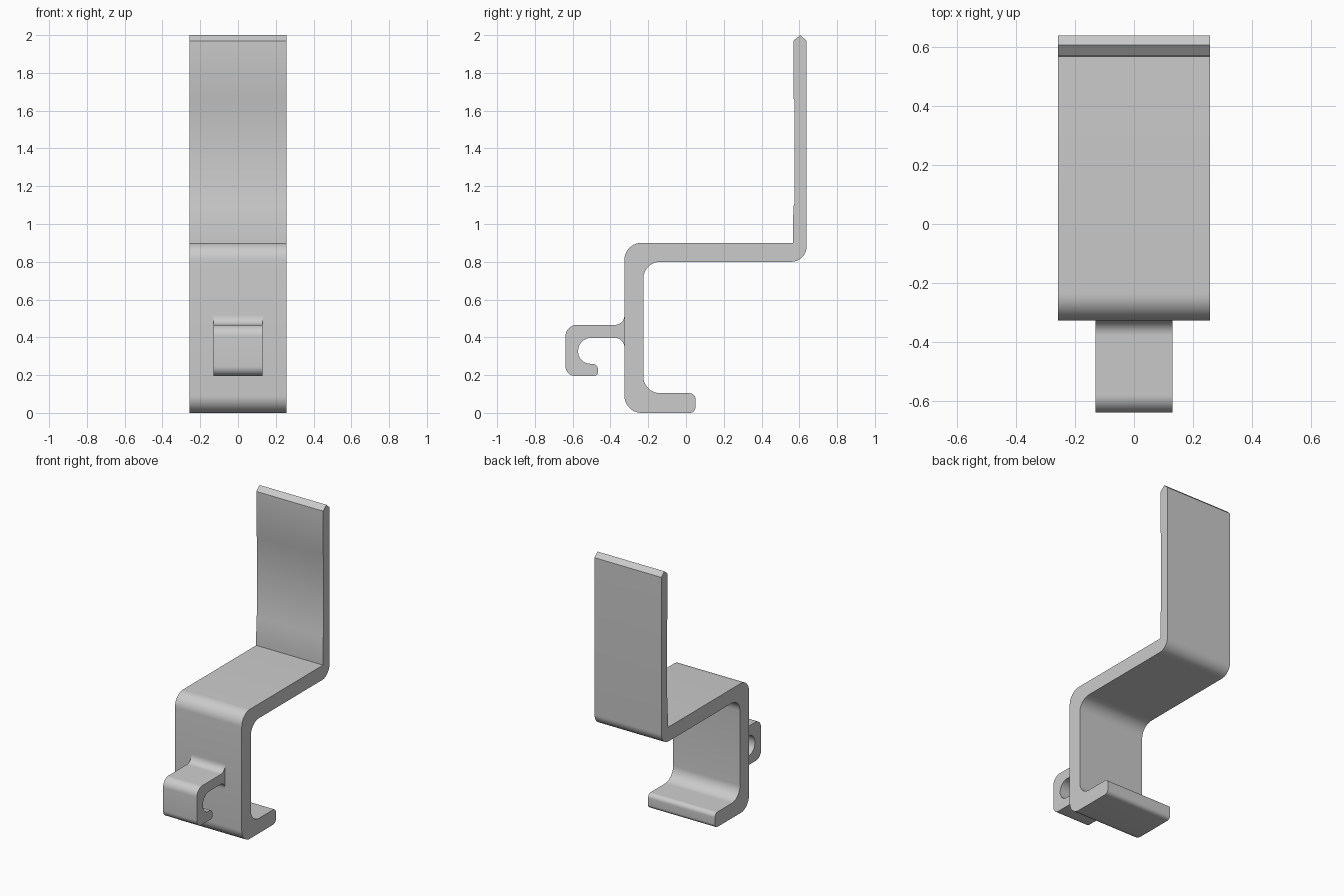
import bpy
import bmesh
import math
from mathutils import Vector

cube = bpy.data.objects.get("Cube")
if cube:
    bpy.data.objects.remove(cube, do_unlink=True)

grey = bpy.data.materials.new("light grey")
grey.use_nodes = True
colour = (0.6, 0.6, 0.6, 1)
grey.diffuse_color = colour
grey.node_tree.nodes["Principled BSDF"].inputs["Base Color"].default_value = colour


def rounded(corners, steps=10):
    """Replace each (y, z, radius) corner by an arc tangent to both sides."""
    points = []
    for i, (y, z, radius) in enumerate(corners):
        corner = Vector((y, z))
        if radius == 0:
            points.append(corner)
            continue
        before = (Vector(corners[i - 1][:2]) - corner).normalized()
        after = (Vector(corners[(i + 1) % len(corners)][:2]) - corner).normalized()
        centre = corner + (before + after) * radius
        for s in range(steps + 1):
            a = s / steps * math.pi / 2
            points.append(centre - after * radius * math.cos(a) - before * radius * math.sin(a))
    return points


def extrude_profile(name, corners, half_width):
    """Extrude a side profile symmetrically across x."""
    bm = bmesh.new()
    face = bm.faces.new([bm.verts.new((-half_width, p.x, p.y)) for p in rounded(corners)])
    moved = bmesh.ops.extrude_face_region(bm, geom=[face])["geom"]
    verts = [g for g in moved if isinstance(g, bmesh.types.BMVert)]
    bmesh.ops.translate(bm, verts=verts, vec=(2 * half_width, 0, 0))
    bmesh.ops.recalc_face_normals(bm, faces=bm.faces)
    mesh = bpy.data.meshes.new(name)
    bm.to_mesh(mesh)
    bm.free()
    mesh.materials.append(grey)
    obj = bpy.data.objects.new(name, mesh)
    bpy.context.collection.objects.link(obj)
    bpy.ops.object.select_all(action='DESELECT')
    obj.select_set(True)
    bpy.context.view_layer.objects.active = obj
    bpy.ops.object.shade_smooth_by_angle(angle=math.radians(25))
    return obj


# Bent strip: pointed upright, shelf, drop and foot lip
extrude_profile("bracket", [
    (0.605, 2.0, 0), (0.638, 1.97, 0),
    (0.638, 0.8, 0.08), (-0.226, 0.8, 0.09),
    (-0.226, 0.104, 0.09), (0.05, 0.104, 0.03),
    (0.05, 0, 0.03), (-0.326, 0, 0.09),
    (-0.326, 0.9, 0.09), (0.567, 0.9, 0),
    (0.568, 1.09, 0), (0.574, 1.11, 0),
    (0.574, 1.65, 0), (0.568, 1.67, 0), (0.568, 1.97, 0)], 0.257)

# Small hook on the front, flared where it meets the bracket
extrude_profile("front_hook", [
    (-0.3, 0.345, 0), (-0.3, 0.516, 0), (-0.326, 0.516, 0),
    (-0.326, 0.466, 0.05), (-0.638, 0.466, 0.06),
    (-0.638, 0.196, 0.05), (-0.466, 0.196, 0.02),
    (-0.466, 0.26, 0.03), (-0.571, 0.26, 0.065),
    (-0.571, 0.397, 0.068), (-0.326, 0.397, 0.05),
    (-0.326, 0.345, 0)], 0.13)
